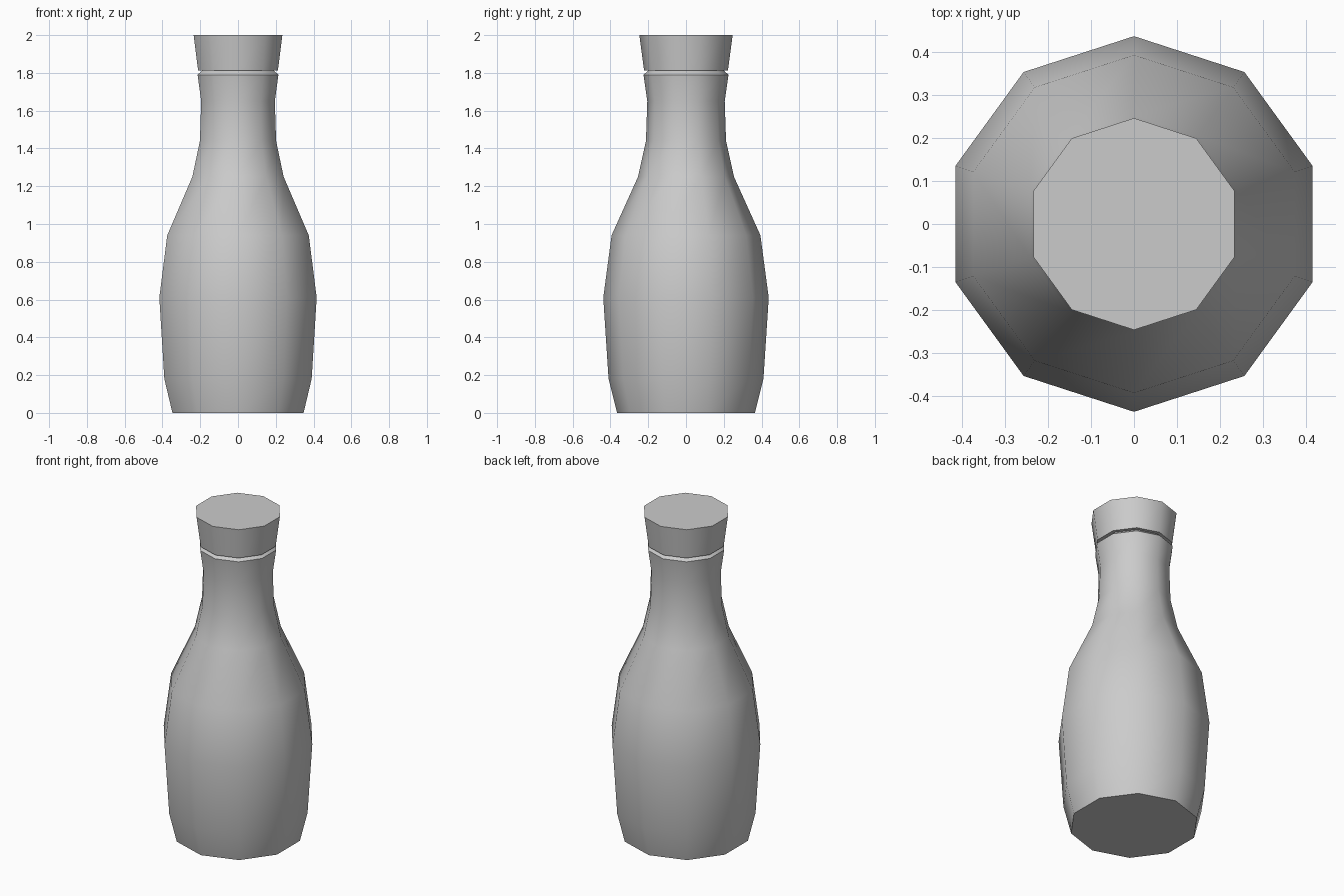
import bpy
import bmesh
from math import cos, sin, pi, radians

cube = bpy.data.objects.get("Cube")
if cube:
    bpy.data.objects.remove(cube, do_unlink=True)

SIDES = 10

grey = bpy.data.materials.new("plain grey")
grey.use_nodes = True
colour = (0.6, 0.6, 0.6, 1)
grey.diffuse_color = colour
grey.node_tree.nodes["Principled BSDF"].inputs["Base Color"].default_value = colour


def lathe(name, profile):
    """Closed ten-sided turned solid from (radius, height) points."""
    bm = bmesh.new()
    rings = []
    for r, z in profile:
        angles = [pi / 2 + 2 * pi * i / SIDES for i in range(SIDES)]
        rings.append([bm.verts.new((r * cos(a), r * sin(a), z)) for a in angles])
    for low, high in zip(rings, rings[1:]):
        for i in range(SIDES):
            j = (i + 1) % SIDES
            bm.faces.new((low[i], low[j], high[j], high[i]))
    bm.faces.new(rings[0][::-1])
    bm.faces.new(rings[-1])
    mesh = bpy.data.meshes.new(name)
    bm.to_mesh(mesh)
    bm.free()
    mesh.materials.append(grey)
    obj = bpy.data.objects.new(name, mesh)
    bpy.context.collection.objects.link(obj)
    bpy.ops.object.select_all(action="DESELECT")
    obj.select_set(True)
    bpy.context.view_layer.objects.active = obj
    bpy.ops.object.shade_smooth_by_angle(angle=radians(40))
    return obj


# Bottle with a swelling belly, slim neck and bevelled lip
lathe("bottle_body", [(0.365, 0), (0.41, 0.18), (0.438, 0.61), (0.394, 0.94),
                      (0.254, 1.25), (0.212, 1.44), (0.205, 1.65),
                      (0.225, 1.79), (0.2, 1.812)])

# Flared stopper resting on the lip
lathe("bottle_cap", [(0.222, 1.812), (0.247, 2.0)])
